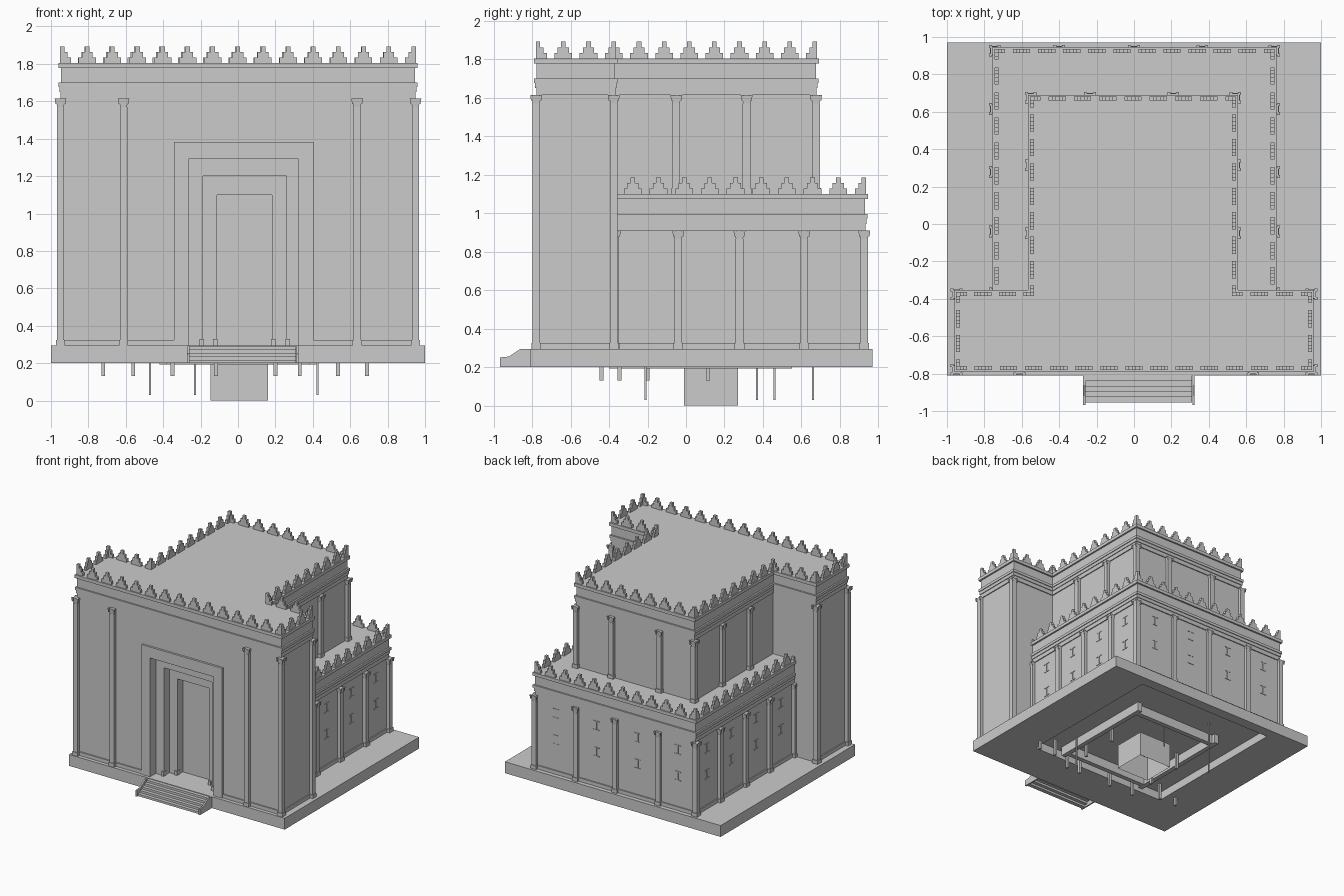
import bpy, bmesh
from math import pi, sqrt
from mathutils import Matrix

if "Cube" in bpy.data.objects:
    bpy.data.objects.remove(bpy.data.objects["Cube"], do_unlink=True)

stone = bpy.data.materials.new("grey_stone")
stone.use_nodes = True
STONE = (0.6, 0.6, 0.6, 1)
stone.diffuse_color = STONE
stone.node_tree.nodes["Principled BSDF"].inputs["Base Color"].default_value = STONE


def box(bm, x0, x1, y0, y1, z0, z1):
    m = Matrix.Translation(((x0 + x1) / 2, (y0 + y1) / 2, (z0 + z1) / 2))
    bmesh.ops.create_cube(bm, size=1, matrix=m @ Matrix.Diagonal((x1 - x0, y1 - y0, z1 - z0, 1)))


def block(bm, x, y, half, z0, z1, top=None):
    """Square block, tapering to another half width if given."""
    m = Matrix.Translation((x, y, (z0 + z1) / 2)) @ Matrix.Rotation(pi / 4, 4, "Z")
    bmesh.ops.create_cone(bm, cap_ends=True, segments=4, radius1=half * sqrt(2),
                          radius2=(top or half) * sqrt(2), depth=z1 - z0, matrix=m)


def surround(bm, outer, opening, y0, y1, z0):
    """Wall or frame with a doorway: two sides and a lintel. Rects are (left, right, top)."""
    (a, b, top), (c, d, head) = outer, opening
    box(bm, a, c, y0, y1, z0, top)
    box(bm, d, b, y0, y1, z0, top)
    box(bm, c, d, y0, y1, head, top)


def finish(name, bm):
    mesh = bpy.data.meshes.new(name)
    bm.to_mesh(mesh)
    bm.free()
    mesh.materials.append(stone)
    obj = bpy.data.objects.new(name, mesh)
    bpy.context.collection.objects.link(obj)


def entablature(name, rect, z):
    x0, x1, y0, y1 = rect
    bm = bmesh.new()
    for low, high, out in ((0, .035, .008), (.035, .062, .014), (.062, .085, .02),
                           (.085, .163, .007), (.163, .19, .021)):
        box(bm, x0 - out, x1 + out, y0 - out, y1 + out, z + low, z + high)
    finish(name, bm)


def pilasters(name, spots, z0, z1):
    """Shafts on bases, with a scroll at each corner of the capital."""
    bm = bmesh.new()
    for x, y in spots:
        block(bm, x, y, .025, z0, z0 + .03)
        block(bm, x, y, .02, z0 + .03, z1 - .045)
        block(bm, x, y, .019, z1 - .045, z1, .023)
        for sx in (-1, 1):
            for sy in (-1, 1):
                block(bm, x + sx * .023, y + sy * .023, .004, z1 - .03, z1, .008)
    finish(name, bm)


def merlons(name, rows, z):
    """Stepped battlements; the ones at row ends are halves that meet at corners."""
    bm = bmesh.new()
    t = .011
    for (xa, ya), (xb, yb), count in rows:
        for i in range(count + 1):
            x, y = xa + (xb - xa) * i / count, ya + (yb - ya) * i / count
            for k, w in enumerate((.046, .029, .012)):
                lo = t if i == 0 else w
                hi = t if i == count else w
                low, high = z - .005 + k * .03, z + (k + 1) * .029
                if ya == yb:
                    box(bm, x - lo, x + hi, y - t, y + t, low, high)
                else:
                    box(bm, x - t, x + t, y - lo, y + hi, low, high)
    finish(name, bm)


BASE, FLOOR, LOW, HIGH = .2, .295, .91, 1.615
PORCH = (-.94, .94, -.77, -.375)
HALL = (-.545, .535, -.4, .67)
AISLE = (-.735, .74, -.41, .925)
OUT = .009

# Platform, hollow underneath
bm = bmesh.new()
box(bm, -1, 1, -.81, .97, .27, FLOOR)
box(bm, -1, -.65, -.81, .97, BASE, .27)
box(bm, .65, 1, -.81, .97, BASE, .27)
box(bm, -.65, .65, -.81, -.45, BASE, .27)
box(bm, -.65, .65, .88, .97, BASE, .27)
finish("platform", bm)

# Open steps between low side walls
bm = bmesh.new()
for i in range(5):
    y = -.955 + i * .029
    box(bm, -.26, .31, y, y + .034, BASE + i * .018, BASE + (i + 1) * .018)
finish("steps", bm)
bm = bmesh.new()
for x in (-.272, .312):
    side = [bm.verts.new((x, y, z)) for y, z in
            ((-.968, BASE), (-.81, BASE), (-.81, FLOOR), (-.86, FLOOR), (-.92, .255), (-.968, .25))]
    face = bm.faces.new(side)
    new = bmesh.ops.extrude_face_region(bm, geom=[face])["geom"]
    bmesh.ops.translate(bm, vec=(.012, 0, 0), verts=[v for v in new if isinstance(v, bmesh.types.BMVert)])
bmesh.ops.recalc_face_normals(bm, faces=bm.faces)
finish("step_side_walls", bm)

# Porch with a doorway stepping inwards
openings = [(-.94, .94, HIGH), (-.265, .323, 1.291), (-.187, .258, 1.2), (-.113, .181, 1.1)]
depths = (-.77, -.71, -.64, -.57)
bm = bmesh.new()
box(bm, -.94, .94, depths[3], -.375, FLOOR, HIGH)
for i in range(3):
    surround(bm, openings[0], openings[i + 1], depths[i], depths[i + 1], FLOOR)
finish("porch_walls", bm)
bm = bmesh.new()
surround(bm, (-.343, .403, 1.383), openings[1], -.787, -.76, FLOOR)
finish("door_frame", bm)
bm = bmesh.new()
for i in (2, 3):
    a, b, top = openings[i]
    for x in (a - .008, b + .008):
        box(bm, x - .012, x + .012, depths[i - 1] - .012, depths[i - 1] + .03, FLOOR, FLOOR + .035)
finish("door_jamb_bases", bm)

# Main hall and lower aisle
for name, rect, z0, z1 in (("hall_walls", HALL, 1.0, HIGH), ("aisle_walls", AISLE, FLOOR, LOW)):
    bm = bmesh.new()
    box(bm, *rect, z0, z1)
    finish(name, bm)

# Skirting along the wall feet
bm = bmesh.new()
for a, b in ((-.95, -.343), (.403, .95)):
    box(bm, a, b, -.78, -.7, FLOOR, FLOOR + .03)
for s in (-1, 1):
    box(bm, s * .94 - .01, s * .94 + .01, -.77, -.365, FLOOR, FLOOR + .03)
box(bm, AISLE[0] - .01, AISLE[1] + .01, -.37, AISLE[3] + .01, FLOOR, FLOOR + .03)
finish("skirting", bm)

# Pilasters
px, py0, py1 = PORCH[1] + OUT, PORCH[2] - OUT, PORCH[3] + OUT - .01
pilasters("porch_pilasters", [(x, py0) for x in (-px, -.612, .637, px)] + [(-px, py1), (px, py1)], FLOOR, HIGH)
hl, hr, hb = HALL[0] - .006, HALL[1] + .006, HALL[3] + .006
pilasters("hall_pilasters", [(x, y) for x in (hl, hr) for y in (-.05, .315)]
          + [(x, hb) for x in (hl, -.235, .21, hr)], 1.1, HIGH)
al, ar, ab = AISLE[0] - OUT, AISLE[1] + OUT, AISLE[3] + .002
side_ys, back_xs = (-.37, -.04, .278, .615, ab), (al, -.4, 0, .365, ar)
pilasters("aisle_pilasters", [(x, y) for x in (al, ar) for y in side_ys]
          + [(x, ab) for x in back_xs[1:-1]], FLOOR, LOW)

# Entablatures
entablature("porch_entablature", PORCH, HIGH)
entablature("hall_entablature", HALL, HIGH)
entablature("aisle_entablature", AISLE, LOW)

# Battlements
x0, x1, y0, y1 = PORCH
hx0, hx1, _, hy = HALL
merlons("upper_merlons", [
    ((x0, y0), (x1, y0), 14), ((x0, y0), (x0, y1), 3), ((x1, y0), (x1, y1), 3),
    ((x0, y1), (hx0, y1), 3), ((hx1, y1), (x1, y1), 3),
    ((hx0, y1), (hx0, hy), 8), ((hx1, y1), (hx1, hy), 8), ((hx0, hy), (hx1, hy), 8)], HIGH + .19)
ax0, ax1, ay0, ay = AISLE
merlons("aisle_merlons", [
    ((ax0, ay0), (ax0, ay), 10), ((ax1, ay0), (ax1, ay), 10), ((ax0, ay), (ax1, ay), 11)], LOW + .19)

# Slit windows with sill and head, two in each bay
bm = bmesh.new()
shapes = ((.005, -.035, .035), (.028, .033, .039), (.028, -.039, -.033))
for z in (.58, .8):
    for half, low, high in shapes:
        for a, b in zip(side_ys, side_ys[1:]):
            c = (a + b) / 2
            for x in AISLE[:2]:
                box(bm, x - .004, x + .004, c - half, c + half, z + low, z + high)
        for a, b in zip(back_xs, back_xs[1:]):
            c = (a + b) / 2
            box(bm, c - half, c + half, AISLE[3] - .004, AISLE[3] + .004, z + low, z + high)
finish("slit_windows", bm)

# Open chamber below the floor
bm = bmesh.new()
box(bm, -.147, .16, -.01, .27, 0, .21)
bm.normal_update()
bmesh.ops.delete(bm, geom=[f for f in bm.faces if f.normal.z < -.5], context="FACES_ONLY")
finish("lower_chamber", bm)

# Pegs and beams under the floor
bm = bmesh.new()
for x in (-.72, -.56, -.35, -.117, .2, .33, .535, .69):
    block(bm, x, -.44 if abs(x) < .5 else -.345, .01, .13, .28)
for x in (-.35, .33):
    for y in (-.2, .115):
        block(bm, x, y, .01, .13, .28)
for x, y in ((-.47, .37), (-.23, .66), (.07, .46), (.425, -.21)):
    block(bm, x, y, .005, .03, .28)
finish("floor_pegs", bm)
bm = bmesh.new()
for x in (-.4, .4):
    box(bm, x - .02, x + .02, -.4, .55, .192, .275)
for y in (-.35, .5):
    box(bm, -.4, .4, y - .02, y + .02, .192, .275)
finish("floor_beams", bm)
